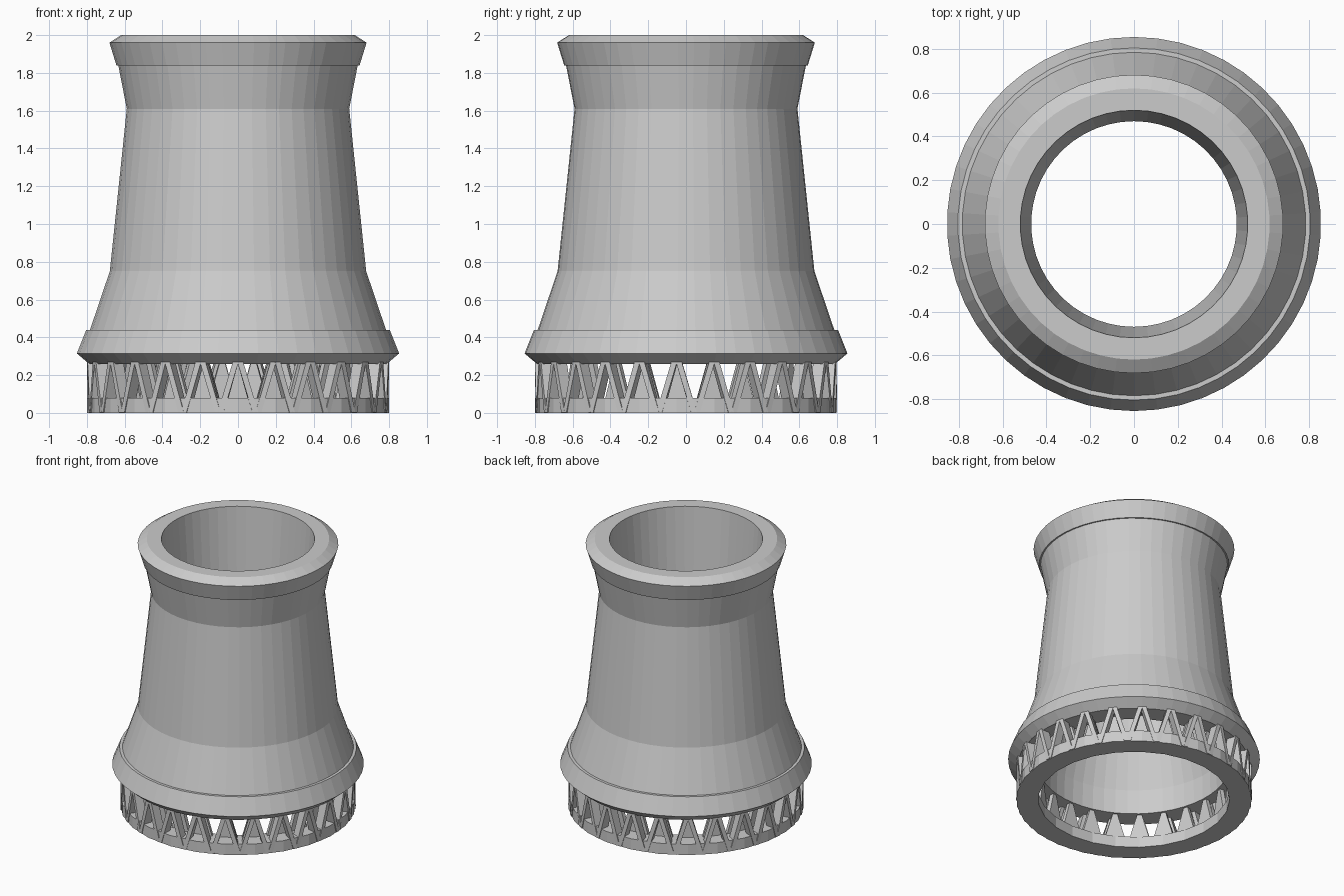
import bpy, bmesh
from math import sin, cos, pi, radians

if "Cube" in bpy.data.objects:
    bpy.data.objects.remove(bpy.data.objects["Cube"])

N = 25              # number of V supports
STEP = 2 * pi / N


def polar(r, a, z):
    # angle measured from the back (+y)
    return (r * sin(a), r * cos(a), z)


def finish(name, bm):
    bmesh.ops.recalc_face_normals(bm, faces=bm.faces)
    me = bpy.data.meshes.new(name)
    bm.to_mesh(me)
    bm.free()
    ob = bpy.data.objects.new(name, me)
    bpy.context.collection.objects.link(ob)
    return ob


def lathe(name, profile, sides, phase=0.0):
    # closed profile revolved around z
    bm = bmesh.new()
    rings = [[bm.verts.new(polar(r, phase + 2 * pi * i / sides, z)) for r, z in profile]
             for i in range(sides)]
    n = len(profile)
    for i in range(sides):
        a, b = rings[i], rings[(i + 1) % sides]
        for j in range(n):
            k = (j + 1) % n
            bm.faces.new((a[j], a[k], b[k], b[j]))
    return finish(name, bm)


def curved_prism(bm, outline, r_in, r_out):
    # outline of (angle, z) extruded radially
    inner = [bm.verts.new(polar(r_in, a, z)) for a, z in outline]
    outer = [bm.verts.new(polar(r_out, a, z)) for a, z in outline]
    bm.faces.new(inner)
    bm.faces.new(outer[::-1])
    n = len(outline)
    for j in range(n):
        k = (j + 1) % n
        bm.faces.new((inner[j], inner[k], outer[k], outer[j]))


# Hollow tower shell with flared foot and rim
lathe("tower_shell", [
    (0.79, 0.26), (0.855, 0.315), (0.805, 0.44), (0.785, 0.44),
    (0.68, 0.75), (0.59, 1.61), (0.635, 1.84), (0.645, 1.84),
    (0.682, 1.96), (0.62, 2.0), (0.52, 2.0), (0.47, 1.35),
    (0.56, 0.75), (0.64, 0.44), (0.645, 0.26)], 50)

# Base ring, its flats facing the leg tips
lathe("base_ring", [(0.80, 0.0), (0.80, 0.08), (0.65, 0.08), (0.65, 0.0)],
      N, STEP / 2)

# V-shaped support legs
bm = bmesh.new()
w = radians(1.1)
for i in range(N):
    foot = i * STEP
    for s in (-1, 1):
        lo = foot + s * w * 0.5
        hi = foot + s * (STEP / 2 - w * 0.7)
        curved_prism(bm, [(lo - w, 0.002), (lo + w, 0.002),
                          (hi + w, 0.275), (hi - w, 0.275)], 0.735, 0.80)
finish("support_legs", bm)

# Triangular panels behind the legs
bm = bmesh.new()
for i in range(N):
    c = (i + 0.5) * STEP
    h = STEP * 0.42
    curved_prism(bm, [(c - h, 0.07), (c + h, 0.07),
                      (c + 0.02, 0.27), (c - 0.02, 0.27)], 0.66, 0.69)
finish("support_panels", bm)
